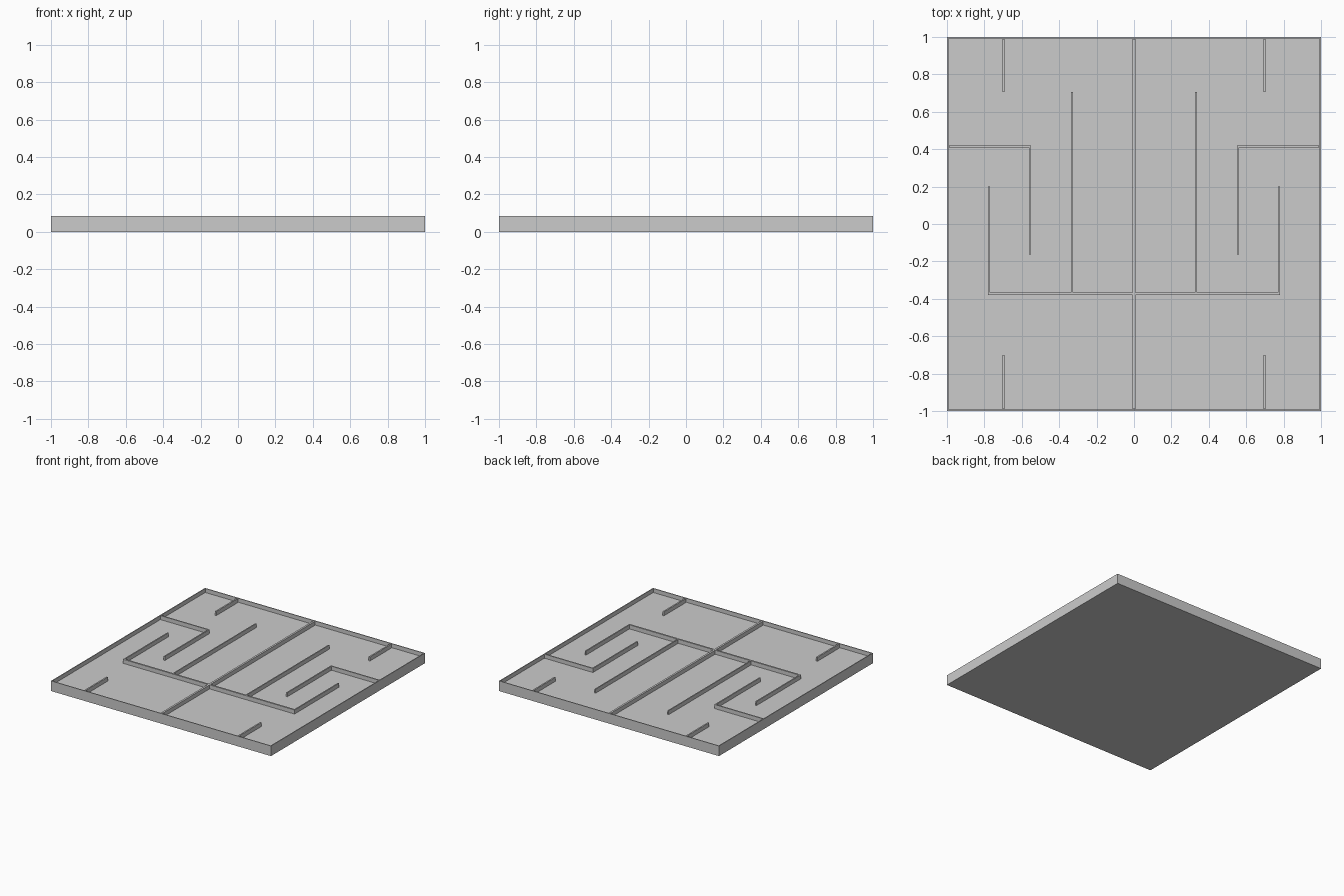
import bpy, bmesh
from mathutils import Matrix, Vector

if "Cube" in bpy.data.objects:
    bpy.data.objects.remove(bpy.data.objects["Cube"])

TOP, FLOOR = 0.083, 0.05
RIM = 0.01


def add_object(name, bm):
    mesh = bpy.data.meshes.new(name)
    bm.to_mesh(mesh)
    bm.free()
    obj = bpy.data.objects.new(name, mesh)
    bpy.context.collection.objects.link(obj)
    return obj


def box(name, x0, x1, y0, y1, z0, z1, mirror=False):
    bm = bmesh.new()
    size = Matrix.Diagonal((x1 - x0, y1 - y0, z1 - z0, 1))
    centre = Matrix.Translation(((x0 + x1) / 2, (y0 + y1) / 2, (z0 + z1) / 2))
    bmesh.ops.create_cube(bm, size=1, matrix=centre @ size)
    obj = add_object(name, bm)
    if mirror:
        mod = obj.modifiers.new("mirror", 'MIRROR')
        mod.use_axis[0] = True
        mod.use_mirror_merge = False
    return obj


# square tray: slab with a thin raised rim around a sunken floor
bm = bmesh.new()
bmesh.ops.create_cube(bm, size=1, matrix=Matrix.Translation((0, 0, TOP / 2)) @ Matrix.Diagonal((2, 2, TOP, 1)))
top = max(bm.faces, key=lambda f: f.calc_center_median().z)
bmesh.ops.inset_region(bm, faces=[top], thickness=RIM)
ext = bmesh.ops.extrude_discrete_faces(bm, faces=[top])["faces"]
bmesh.ops.translate(bm, verts=ext[0].verts, vec=Vector((0, 0, FLOOR - TOP)))
add_object("tray", bm)

# centre dividing wall and cross wall
E = 1 - RIM
box("centre_wall", -0.008, 0.008, -E, E, FLOOR, TOP)
box("cross_wall", 0.008, 0.78, -0.38, -0.366, FLOOR, TOP, True)

# walls mirrored left and right: name, x range, y range
walls = [
    ("back_stub_wall", 0.692, 0.704, 0.706, E),
    ("front_stub_wall", 0.692, 0.704, -E, -0.70),
    ("long_inner_wall", 0.327, 0.336, -0.366, 0.706),
    ("outer_hook_wall", 0.770, 0.780, -0.366, 0.20),
    ("inner_hook_wall", 0.552, 0.562, -0.162, 0.41),
    ("side_branch_wall", 0.552, E, 0.41, 0.42),
]
for name, x0, x1, y0, y1 in walls:
    box(name, x0, x1, y0, y1, FLOOR, TOP, True)
